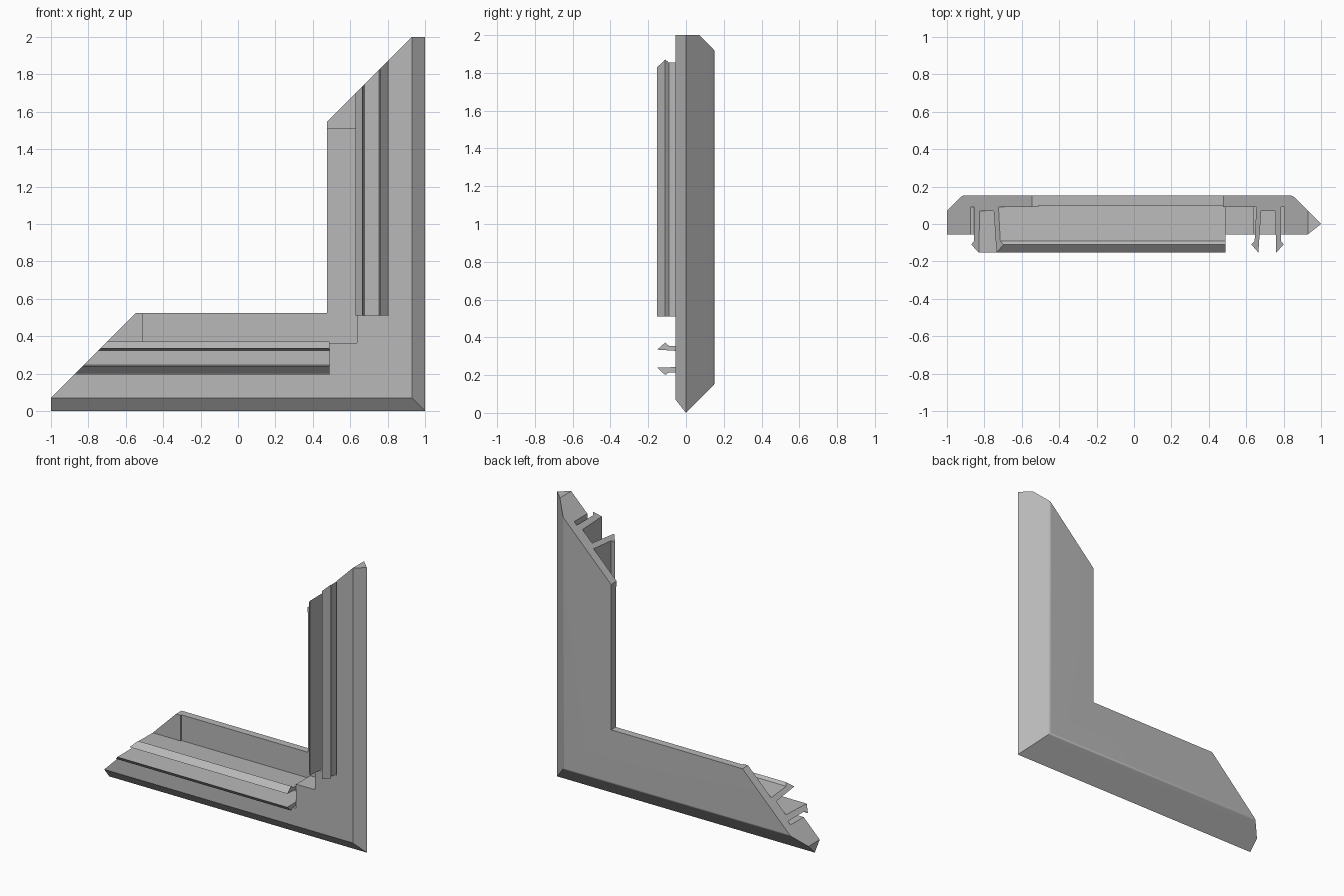
import bpy, bmesh, math

cube = bpy.data.objects.get("Cube")
if cube:
    bpy.data.objects.remove(cube, do_unlink=True)

grey = bpy.data.materials.new("plain_grey")
grey.use_nodes = True
colour = (0.48, 0.48, 0.48, 1)
grey.diffuse_color = colour
grey.node_tree.nodes["Principled BSDF"].inputs["Base Color"].default_value = colour

BEVEL = 0.07      # width of the front bevel, where the mitred end turns square
CLIP_END = 0.49   # where the clips stop short of the corner


# Placement of a profile point: s runs along a leg, d inward from the outer edge
def on_bottom(s, d, y):
    return (s, y, d)


def on_side(s, d, y):
    return (1 - d, y, 1 - s)


# Positions along a leg
def mitred_end(d):
    return max(-1, d - 1 - BEVEL)


def corner(d):
    return 1 - d


def clip_end(d):
    return CLIP_END


def stop_end(d):
    return -0.51


def sweep(name, profile, stations):
    """Join copies of a closed profile placed at each station and cap both ends."""
    bm = bmesh.new()
    rings = [[bm.verts.new(place(along(d), d, y)) for d, y in profile]
             for place, along in stations]
    n = len(profile)
    for a, b in zip(rings, rings[1:]):
        for i in range(n):
            j = (i + 1) % n
            bm.faces.new((a[i], a[j], b[j], b[i]))
    for ring in (rings[0], rings[-1]):
        tip = [v for v, p in zip(ring, profile) if p[0] <= BEVEL]
        rest = [v for v, p in zip(ring, profile) if p[0] >= BEVEL]
        for part in (tip, rest):
            if len(part) > 2:
                bm.faces.new(part)
    bmesh.ops.recalc_face_normals(bm, faces=bm.faces)
    mesh = bpy.data.meshes.new(name)
    bm.to_mesh(mesh)
    bm.free()
    mesh.materials.append(grey)
    obj = bpy.data.objects.new(name, mesh)
    bpy.context.collection.objects.link(obj)
    return obj


# Frame: bevelled outer edge, softened back edge and thin inner lip
frame_profile = [
    (BEVEL, 0.07), (0, 0), (BEVEL, -0.055), (0.195, -0.055), (0.195, 0.09),
    (0.345, 0.09), (0.345, 0.1), (0.525, 0.1), (0.525, 0.152),
    (0.16, 0.152), (0.15, 0.149), (0.143, 0.143),
]
frame = sweep("corner_frame", frame_profile,
              [(on_bottom, mitred_end), (on_bottom, corner), (on_side, mitred_end)])

# Solid block filling the corner between the two clips
block_profile = [(0.195, -0.055), (0.365, -0.055), (0.365, 0.11), (0.195, 0.11)]
sweep("corner_block", block_profile,
      [(on_bottom, clip_end), (on_bottom, corner), (on_side, clip_end)])

# Two-pronged barbed clip and raised lip end on each leg
clip_profile = [
    (0.215, 0.1), (0.215, -0.09), (0.2, -0.11), (0.24, -0.153),
    (0.245, 0.07), (0.32, 0.07), (0.335, -0.153), (0.372, -0.11),
    (0.355, -0.09), (0.345, 0.1),
]
stop_profile = [(0.345, 0.09), (0.525, 0.09), (0.525, 0.11), (0.345, 0.11)]
for leg, place in (("bottom", on_bottom), ("side", on_side)):
    sweep(leg + "_clip", clip_profile, [(place, mitred_end), (place, clip_end)])
    sweep(leg + "_lip_end", stop_profile, [(place, mitred_end), (place, stop_end)])

# Soft shading on the rounded back edge only
bpy.ops.object.select_all(action="DESELECT")
frame.select_set(True)
bpy.context.view_layer.objects.active = frame
bpy.ops.object.shade_smooth_by_angle(angle=math.radians(30))
weighted = frame.modifiers.new("weighted_normals", "WEIGHTED_NORMAL")
weighted.keep_sharp = True
